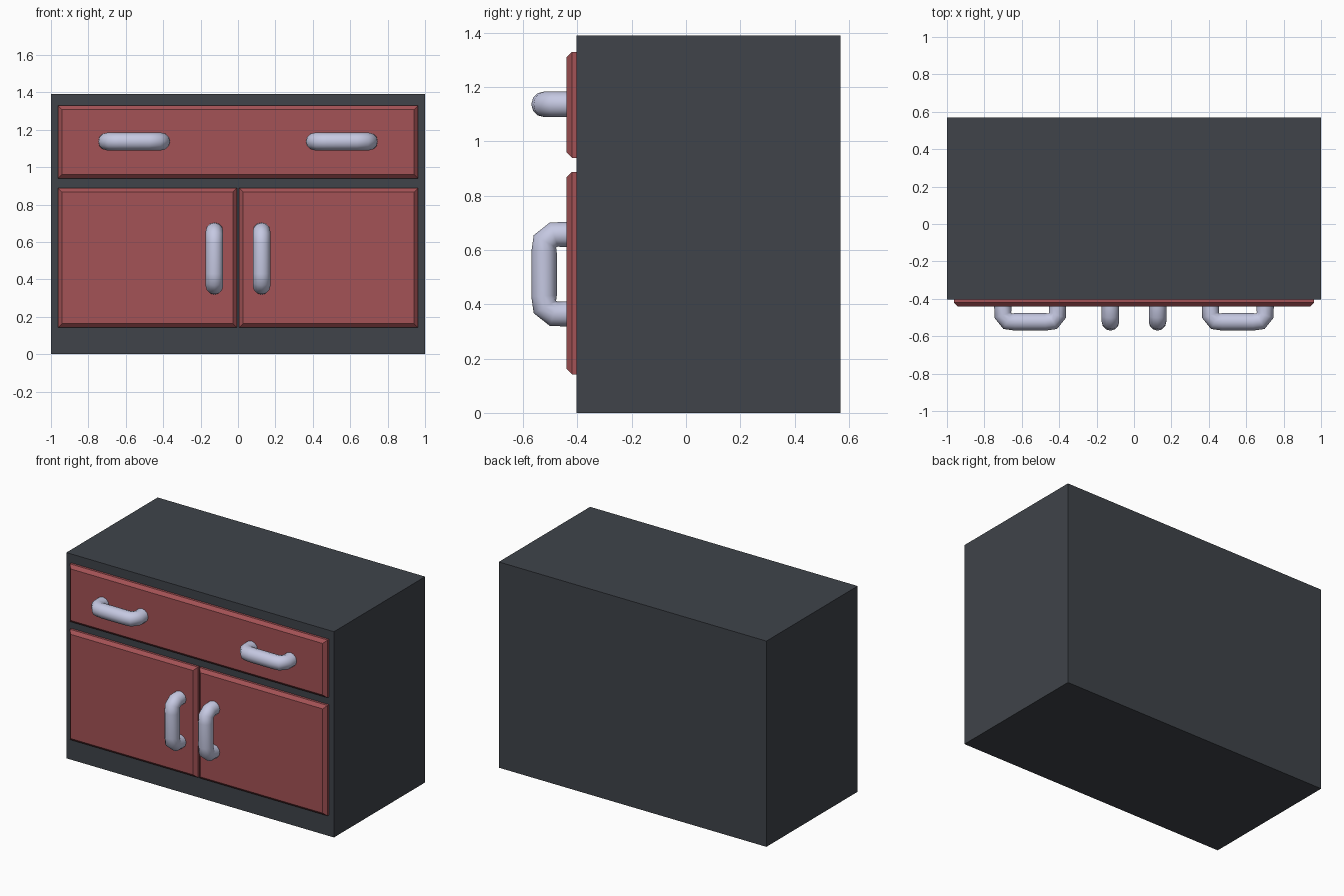
import bpy
import bmesh
from mathutils import Vector

cube = bpy.data.objects.get("Cube")
if cube:
    bpy.data.objects.remove(cube, do_unlink=True)


def material(name, rgb, roughness=0.6):
    mat = bpy.data.materials.new(name)
    mat.use_nodes = True
    mat.diffuse_color = (*rgb, 1)
    bsdf = mat.node_tree.nodes["Principled BSDF"]
    bsdf.inputs["Base Color"].default_value = (*rgb, 1)
    bsdf.inputs["Roughness"].default_value = roughness
    return mat


CHARCOAL = material("charcoal", (0.050, 0.057, 0.068))
RED = material("muted red", (0.370, 0.085, 0.092))
SILVER = material("pale silver", (0.560, 0.580, 0.760), 0.4)

FRONT = -0.404          # front plane of the carcass
PANEL_FRONT = -0.441    # front plane of the doors and drawer


def box(name, lo, hi, mat, front_bevel=0):
    """Box between two corners, optionally chamfered around its front face."""
    lo, hi = Vector(lo), Vector(hi)
    bm = bmesh.new()
    bmesh.ops.create_cube(bm, size=1)
    for v in bm.verts:
        v.co = (lo + hi) / 2 + v.co * (hi - lo)
    if front_bevel:
        edges = [e for e in bm.edges if all(v.co.y < lo.y + 1e-4 for v in e.verts)]
        bmesh.ops.bevel(bm, geom=edges, offset=front_bevel, segments=1,
                        affect='EDGES', profile=0.5)
    bmesh.ops.recalc_face_normals(bm, faces=bm.faces)
    mesh = bpy.data.meshes.new(name)
    bm.to_mesh(mesh)
    bm.free()
    mesh.materials.append(mat)
    obj = bpy.data.objects.new(name, mesh)
    bpy.context.collection.objects.link(obj)
    return obj


# Half of the pull's centre line: (distance along the pull, y)
HALF_PULL = [(0.146, -0.425), (0.146, -0.487), (0.121, -0.520), (0.080, -0.523)]


def handle(name, x, z, along):
    """Round bent pull centred at (x, z), running along the given axis."""
    path = HALF_PULL + [(-a, y) for a, y in reversed(HALF_PULL)]
    curve = bpy.data.curves.new(name, 'CURVE')
    curve.dimensions = '3D'
    curve.bevel_depth = 0.047
    curve.bevel_resolution = 4
    curve.use_fill_caps = True
    spline = curve.splines.new('POLY')
    spline.points.add(len(path) - 1)
    for point, (a, y) in zip(spline.points, path):
        offset = Vector(along) * a
        point.co = (x + offset.x, y, z + offset.z, 1)
    curve.materials.append(SILVER)
    obj = bpy.data.objects.new(name, curve)
    bpy.context.collection.objects.link(obj)
    # Turn the swept curve into a smooth mesh
    bpy.ops.object.select_all(action='DESELECT')
    obj.select_set(True)
    bpy.context.view_layer.objects.active = obj
    bpy.ops.object.convert(target='MESH')
    bpy.ops.object.shade_smooth()


# Carcass
box("cabinet_body", (-1, FRONT, 0), (1, 0.57, 1.39), CHARCOAL)

# Wide drawer across the top
box("drawer_front", (-0.963, PANEL_FRONT, 0.94), (0.963, FRONT + 0.01, 1.33), RED, 0.021)

# Pair of doors, with a pull for each door and two for the drawer
for side, s in (("left", 1), ("right", -1)):
    x0, x1 = sorted((s * 0.006, s * 0.963))
    box(side + "_door", (x0, PANEL_FRONT, 0.142), (x1, FRONT + 0.01, 0.888), RED, 0.021)
    handle(side + "_door_handle", s * 0.126, 0.511, (0, 0, 1))
    handle(side + "_drawer_handle", s * 0.555, 1.137, (1, 0, 0))
